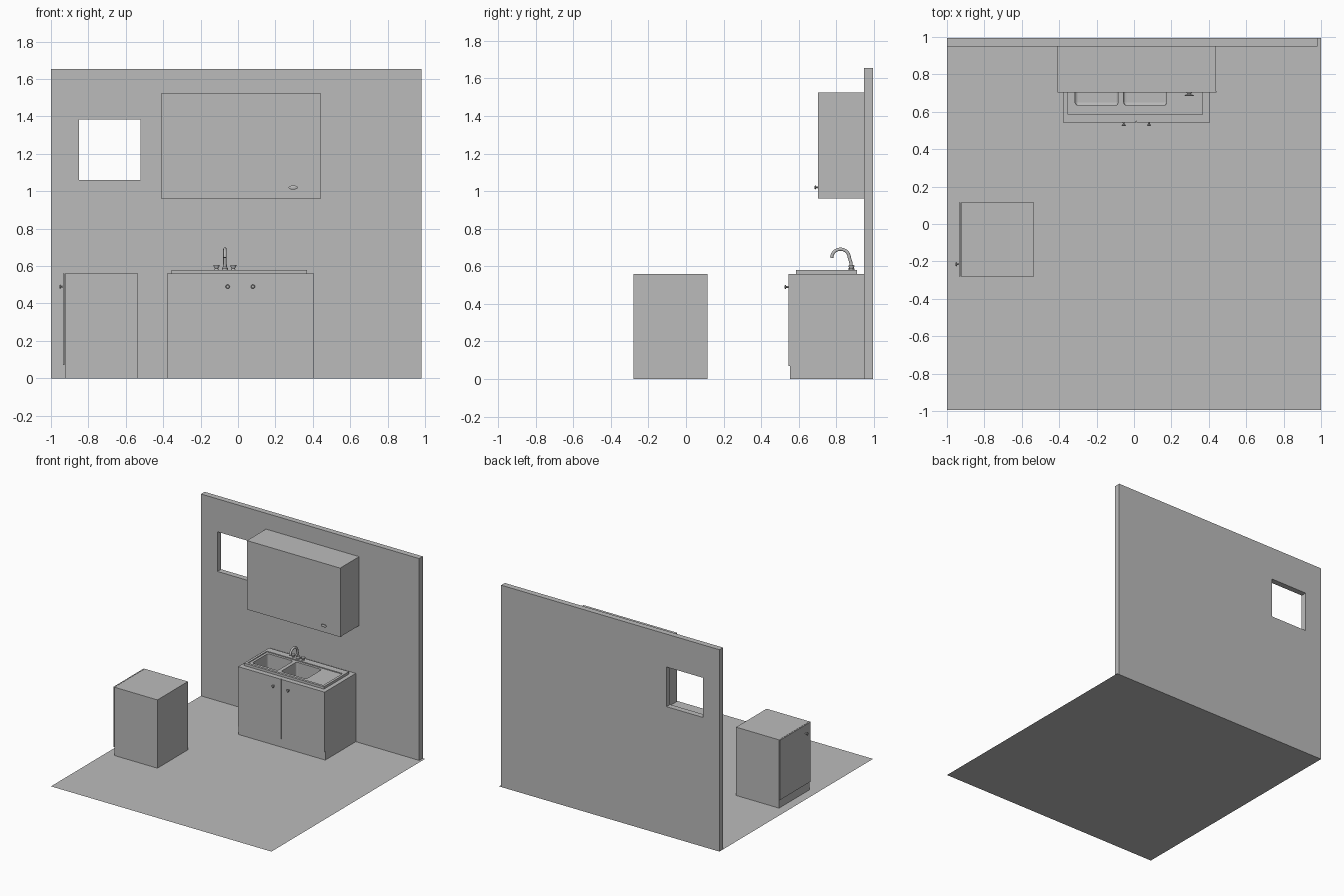
import bpy
import math
from mathutils import Matrix, Vector

if "Cube" in bpy.data.objects:
    bpy.data.objects.remove(bpy.data.objects["Cube"])

grey = bpy.data.materials.new("plain grey")
grey.use_nodes = True
grey.diffuse_color = (0.5, 0.5, 0.5, 1)
grey.node_tree.nodes["Principled BSDF"].inputs["Base Color"].default_value = (0.5, 0.5, 0.5, 1)


def new_object(name, verts, faces):
    mesh = bpy.data.meshes.new(name)
    mesh.from_pydata(verts, [], faces)
    mesh.materials.append(grey)
    obj = bpy.data.objects.new(name, mesh)
    bpy.context.collection.objects.link(obj)
    return obj


def box(name, x, y, z):
    verts = [(a, b, c) for a in x for b in y for c in z]
    faces = [(0, 1, 3, 2), (4, 6, 7, 5), (0, 4, 5, 1), (2, 3, 7, 6), (0, 2, 6, 4), (1, 5, 7, 3)]
    return new_object(name, verts, faces)


def cut(obj, cutter):
    mod = obj.modifiers.new("cut", 'BOOLEAN')
    mod.object = cutter
    mod.solver = 'EXACT'
    cutter.hide_render = True
    cutter.display_type = 'WIRE'
    cutter.hide_set(True)


def smooth(obj):
    bpy.ops.object.select_all(action='DESELECT')
    obj.select_set(True)
    bpy.context.view_layer.objects.active = obj
    bpy.ops.object.shade_smooth_by_angle(angle=math.radians(35))


def lathe(name, profile, location, axis=(0, 0, 1), scale=(1, 1, 1), sides=20):
    """Turn (radius, height) pairs around the given axis."""
    verts, faces = [], []
    for r, h in profile:
        for i in range(sides):
            a = math.tau * i / sides
            verts.append((r * math.cos(a), r * math.sin(a), h))
    for k in range(len(profile) - 1):
        for i in range(sides):
            j = (i + 1) % sides
            faces.append((k * sides + i, k * sides + j, (k + 1) * sides + j, (k + 1) * sides + i))
    faces.append(tuple(reversed(range(sides))))
    faces.append(tuple(range(len(verts) - sides, len(verts))))
    obj = new_object(name, verts, faces)
    turn = Vector((0, 0, 1)).rotation_difference(Vector(axis)).to_matrix().to_4x4()
    obj.data.transform(Matrix.Translation(location) @ Matrix.Diagonal((*scale, 1)) @ turn)
    smooth(obj)
    return obj


KNOB = [(0.007, -0.002), (0.004, 0.006), (0.005, 0.01), (0.011, 0.014), (0.011, 0.017), (0.007, 0.02)]

# Room: thin floor and a back wall with a window opening
new_object("floor", [(-1, -0.995, 0), (1, -0.995, 0), (1, 0.995, 0), (-1, 0.995, 0)], [(0, 1, 2, 3)])
wall = box("back_wall", (-1, 0.98), (0.948, 0.995), (0, 1.655))
cut(wall, box("window_cutter", (-0.85, -0.52), (0.9, 1.1), (1.06, 1.385)))

# Wall cabinet with one wide door and an oval knob
box("wall_cabinet", (-0.41, 0.435), (0.71, 0.948), (0.96, 1.525))
box("wall_cabinet_door", (-0.41, 0.44), (0.702, 0.71), (0.96, 1.525))
lathe("wall_cabinet_knob", KNOB, (0.295, 0.702, 1.02), (0, -1, 0), (2.3, 0.9, 1))

# Sink cabinet with two doors above a plinth
base = box("sink_cabinet", (-0.38, 0.405), (0.552, 0.948), (0, 0.56))
for side, x, knob_x in (("right", (-0.38, 0.01), -0.055), ("left", (0.014, 0.405), 0.08)):
    box("sink_cabinet_door_" + side, x, (0.544, 0.552), (0.07, 0.56))
    lathe("sink_cabinet_knob_" + side, KNOB, (knob_x, 0.544, 0.49), (0, -1, 0))

# Sink top: raised rim, shallow drainer and two rounded bowls
sink = box("sink_top", (-0.355, 0.37), (0.585, 0.91), (0.56, 0.58))
cut(sink, box("drainer_cutter", (-0.335, 0.35), (0.605, 0.855), (0.573, 0.65)))
for side, x in (("right", (-0.315, -0.085)), ("left", (-0.055, 0.175))):
    bowl = box("bowl_cutter_" + side, x, (0.635, 0.835), (0.43, 0.65))
    bevel = bowl.modifiers.new("round", 'BEVEL')
    bevel.width = 0.015
    bevel.segments = 3
    cut(sink, bowl)
    cut(base, bowl)

# Tap: arched spout and two flared handles
lathe("tap_base", [(0.016, 0), (0.016, 0.01), (0.01, 0.018), (0.01, 0.03)], (-0.07, 0.88, 0.578))
curve = bpy.data.curves.new("tap_spout", 'CURVE')
curve.dimensions = '3D'
curve.bevel_depth = 0.009
curve.bevel_resolution = 3
curve.use_fill_caps = True
path = [(0.88, 0.58), (0.877, 0.62)]
path += [(0.822 + 0.047 * math.cos(a), 0.645 + 0.046 * math.sin(a))
         for a in (math.radians(15 * i) for i in range(13))]
spline = curve.splines.new('POLY')
spline.points.add(len(path) - 1)
for point, (y, z) in zip(spline.points, path):
    point.co = (-0.07, y, z, 1)
curve.materials.append(grey)
spout = bpy.data.objects.new("tap_spout", curve)
bpy.context.collection.objects.link(spout)
for side, x in (("right", -0.115), ("left", -0.025)):
    lathe("tap_handle_" + side, [(0.012, 0), (0.009, 0.008), (0.016, 0.022), (0.016, 0.027)],
          (x, 0.88, 0.578))

# Free-standing cabinet with its door facing the right wall
box("side_cabinet", (-0.925, -0.535), (-0.28, 0.115), (0, 0.56))
box("side_cabinet_door", (-0.935, -0.927), (-0.28, 0.115), (0.07, 0.56))
lathe("side_cabinet_knob", KNOB, (-0.935, -0.215, 0.49), (-1, 0, 0))
